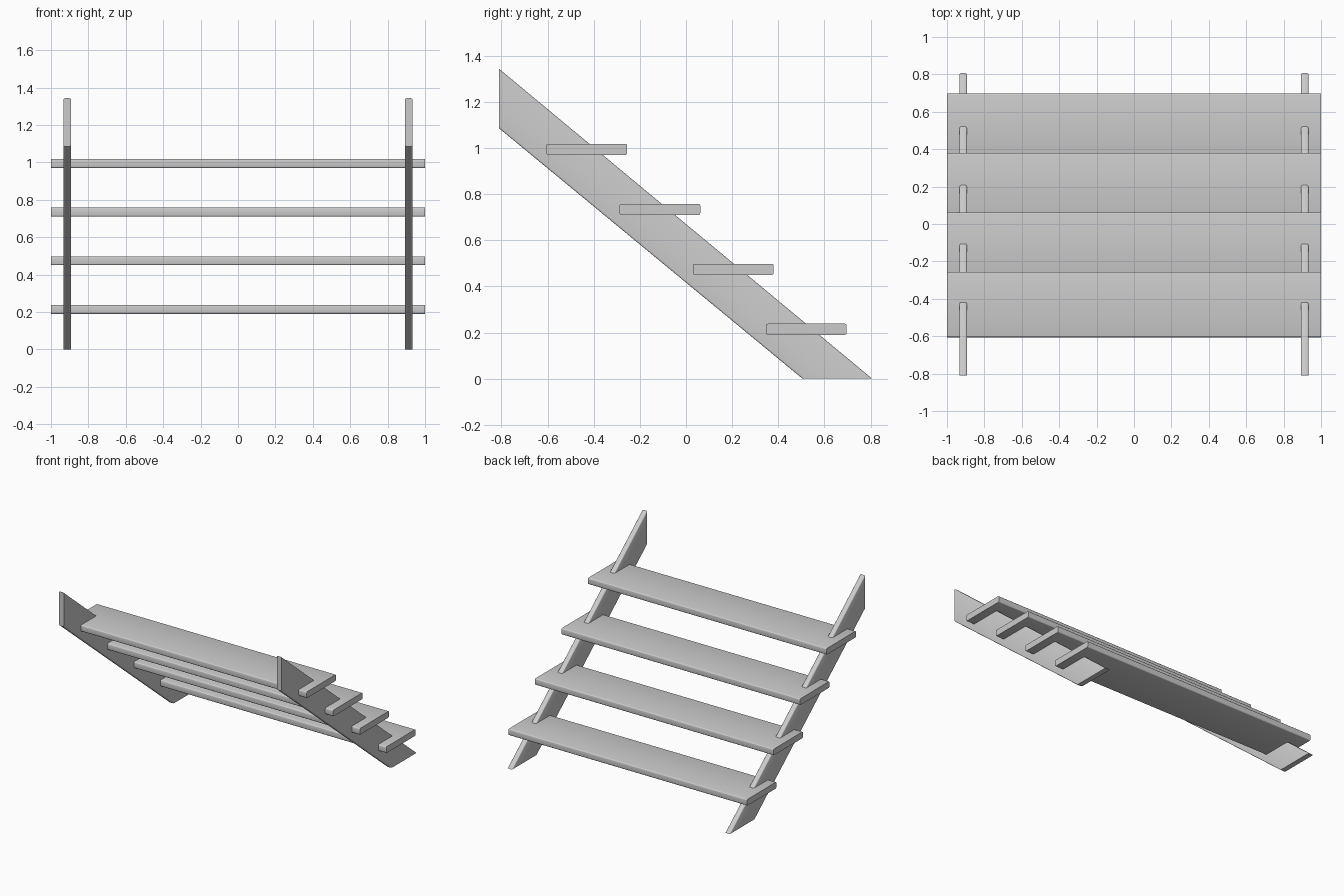
import bpy
import bmesh
import math

cube = bpy.data.objects.get("Cube")
if cube:
    bpy.data.objects.remove(cube, do_unlink=True)

grey = bpy.data.materials.new("plain grey")
grey.use_nodes = True
colour = (0.6, 0.6, 0.6, 1)
grey.diffuse_color = colour
grey.node_tree.nodes["Principled BSDF"].inputs["Base Color"].default_value = colour


def plank(name, profile, x0, x1, radius, rounded):
    """Extrude a (y, z) profile along x and round the edges chosen by the rule."""
    bm = bmesh.new()
    face = bm.faces.new([bm.verts.new((x0, y, z)) for y, z in profile])
    ext = bmesh.ops.extrude_face_region(bm, geom=[face])
    moved = [g for g in ext["geom"] if isinstance(g, bmesh.types.BMVert)]
    bmesh.ops.translate(bm, verts=moved, vec=(x1 - x0, 0, 0))
    bmesh.ops.recalc_face_normals(bm, faces=bm.faces)
    bm.normal_update()
    edges = [e for e in bm.edges if rounded((e.verts[1].co - e.verts[0].co).normalized())]
    bmesh.ops.bevel(bm, geom=edges, offset=radius, segments=3, profile=0.5, affect='EDGES')
    mesh = bpy.data.meshes.new(name)
    bm.to_mesh(mesh)
    bm.free()
    mesh.materials.append(grey)
    obj = bpy.data.objects.new(name, mesh)
    bpy.context.collection.objects.link(obj)
    bpy.ops.object.select_all(action='DESELECT')
    obj.select_set(True)
    bpy.context.view_layer.objects.active = obj
    bpy.ops.object.shade_smooth_by_angle(angle=math.radians(35))
    return obj


# Sloping side boards, rounded along their long edges
side = [(-0.81, 1.343), (-0.81, 1.085), (0.505, 0), (0.807, 0)]
for name, x in (("left_stringer", 0.913), ("right_stringer", -0.913)):
    plank(name, side, x - 0.02, x + 0.02, 0.008,
          lambda d: abs(d.y) > 0.3 and abs(d.z) > 0.3)

# Four treads, rounded along their long edges
depth, thickness = 0.35, 0.048
for i in range(4):
    y, z = 0.347 - 0.3175 * i, 0.19 + 0.26 * i
    outline = [(y, z), (y + depth, z), (y + depth, z + thickness), (y, z + thickness)]
    plank(f"tread_{i + 1}", outline, -1, 1, 0.008, lambda d: abs(d.x) > 0.9)
